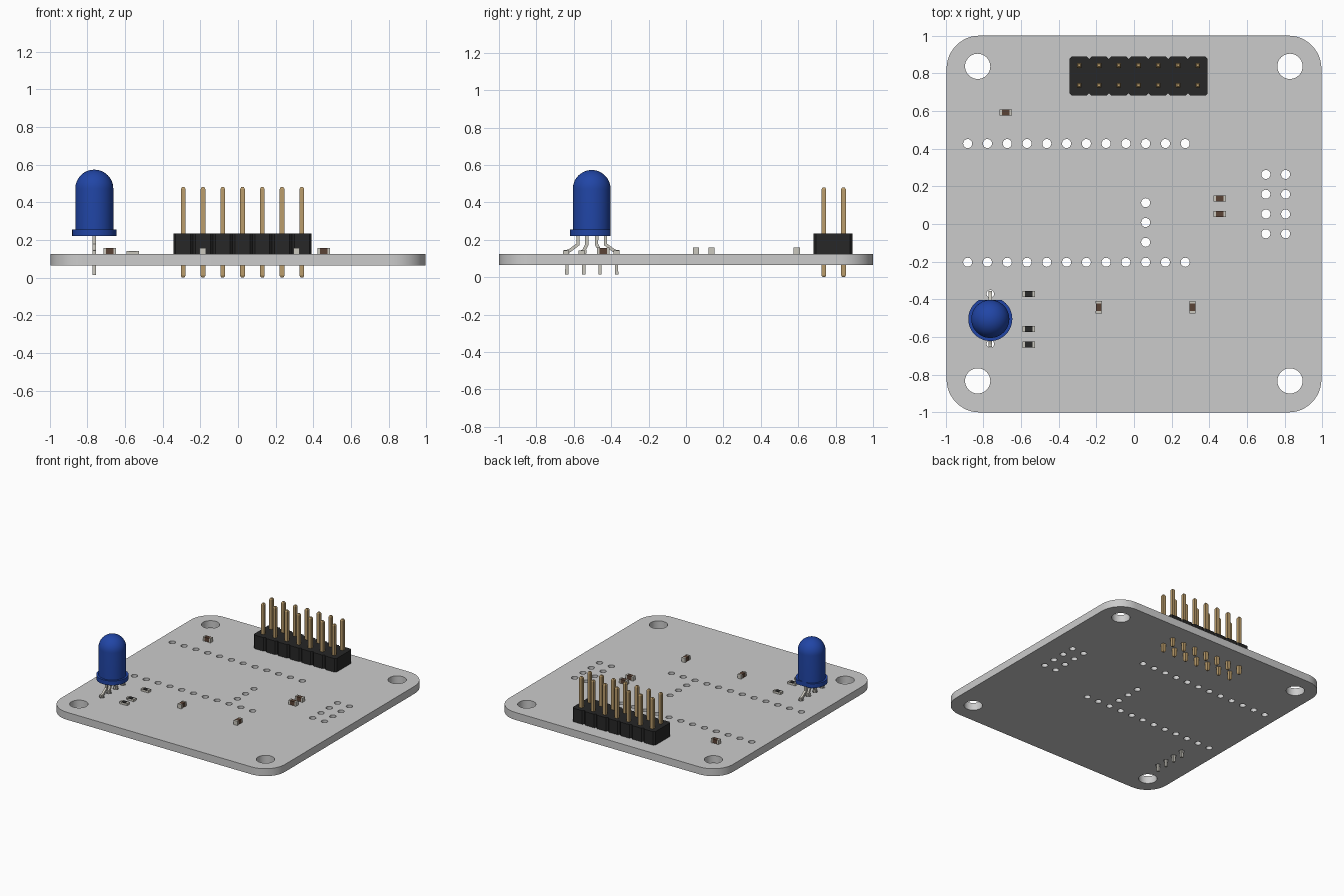
import bpy, bmesh, math
from mathutils import Vector

if "Cube" in bpy.data.objects:
    bpy.data.objects.remove(bpy.data.objects["Cube"])


def mat(name, r, g, b):
    m = bpy.data.materials.new(name)
    m.diffuse_color = (r, g, b, 1)
    m.use_nodes = True
    m.node_tree.nodes["Principled BSDF"].inputs["Base Color"].default_value = m.diffuse_color
    return m


BLUE = mat("blue_plastic", 0.015, 0.06, 0.38)
BLACK = mat("black_plastic", 0.02, 0.02, 0.02)
GOLD = mat("gold_metal", 0.5, 0.34, 0.15)
TIN = mat("tin_metal", 0.6, 0.58, 0.52)
BROWN = mat("brown_ceramic", 0.1, 0.055, 0.035)
TOP, BOTTOM = 0.124, 0.064


def finish(name, bm, materials=(), smooth=None):
    bmesh.ops.recalc_face_normals(bm, faces=bm.faces)
    me = bpy.data.meshes.new(name)
    bm.to_mesh(me)
    bm.free()
    for m in materials:
        me.materials.append(m)
    ob = bpy.data.objects.new(name, me)
    bpy.context.collection.objects.link(ob)
    if smooth:
        bpy.ops.object.select_all(action='DESELECT')
        ob.select_set(True)
        bpy.context.view_layer.objects.active = ob
        bpy.ops.object.shade_smooth_by_angle(angle=math.radians(smooth))
    return ob


def loft(bm, rings, index=0):
    """Skin a list of closed point rings and cap both ends."""
    vs = [[bm.verts.new(p) for p in ring] for ring in rings]
    n = len(vs[0])
    faces = [bm.faces.new((a[i], a[(i + 1) % n], b[(i + 1) % n], b[i]))
             for a, b in zip(vs, vs[1:]) for i in range(n)]
    faces += [bm.faces.new(vs[0][::-1]), bm.faces.new(vs[-1])]
    for f in faces:
        f.material_index = index


def rect(x, y, z, hx, hy):
    return [(x - hx, y - hy, z), (x + hx, y - hy, z), (x + hx, y + hy, z), (x - hx, y + hy, z)]


def box(bm, x, y, hx, hy, z0, z1, index=0):
    loft(bm, [rect(x, y, z0, hx, hy), rect(x, y, z1, hx, hy)], index)


def circle(x, y, r, n=24):
    return [(x + r * math.cos(2 * math.pi * i / n), y + r * math.sin(2 * math.pi * i / n))
            for i in range(n)]


# Positions shared by board holes and components
PITCH = 0.105
PIN_X = [-0.291 + PITCH * i for i in range(7)]
PIN_Y = (0.737, 0.842)
LED_X, LED_Y = -0.763, -0.504
LEAD_Y = (-0.637, -0.547, -0.460, -0.371)

# Circuit board: rounded outline with drilled holes
outline = []
for k, (sx, sy) in enumerate(((1, 1), (-1, 1), (-1, -1), (1, -1))):
    for i in range(13):
        a = math.pi / 2 * (k + i / 12)
        outline.append((sx * 0.82 + 0.175 * math.cos(a), sy * 0.825 + 0.175 * math.sin(a)))
loops = [outline]
loops += [circle(x, y, 0.067, 40) for x in (-0.83, 0.828) for y in (-0.833, 0.837)]
loops += [circle(-0.883 + PITCH * i, y, 0.024) for i in range(12) for y in (0.427, -0.203)]
loops += [circle(0.062, 0.113 - PITCH * i, 0.024) for i in range(3)]
loops += [circle(x, 0.263 - PITCH * i, 0.024) for i in range(4) for x in (0.70, 0.805)]
loops += [circle(LED_X, y, 0.02) for y in LEAD_Y]
loops += [circle(x, y, 0.019) for x in PIN_X for y in PIN_Y]
curve = bpy.data.curves.new("board_outline", 'CURVE')
curve.dimensions = '2D'
curve.fill_mode = 'BOTH'
curve.extrude = (TOP - BOTTOM) / 2
for pts in loops:
    s = curve.splines.new('POLY')
    s.points.add(len(pts) - 1)
    for p, (x, y) in zip(s.points, pts):
        p.co = (x, y, 0, 1)
    s.use_cyclic_u = True
tmp = bpy.data.objects.new("board_outline", curve)
bpy.context.collection.objects.link(tmp)
bpy.context.view_layer.update()
mesh = bpy.data.meshes.new_from_object(tmp.evaluated_get(bpy.context.evaluated_depsgraph_get()))
bpy.data.objects.remove(tmp)
bm = bmesh.new()
bm.from_mesh(mesh)
bmesh.ops.remove_doubles(bm, verts=bm.verts, dist=1e-5)
bmesh.ops.translate(bm, verts=bm.verts, vec=(0, 0, (TOP + BOTTOM) / 2))
finish("circuit_board", bm, smooth=30)

# Header housing: seven chamfered blocks
bm = bmesh.new()
hx, hy, c = PITCH / 2, 0.104, 0.013
for x in PIN_X:
    ring = [(-hx + c, -hy), (hx - c, -hy), (hx, -hy + c), (hx, hy - c),
            (hx - c, hy), (-hx + c, hy), (-hx, hy - c), (-hx, -hy + c)]
    loft(bm, [[(x + px, 0.785 + py, z) for px, py in ring] for z in (TOP, 0.233)])
finish("header_housing", bm, [BLACK])

# Header pins with tapered tips
bm = bmesh.new()
for x in PIN_X:
    for y in PIN_Y:
        loft(bm, [rect(x, y, z, w, w) for z, w in
                  ((0, 0.007), (0.01, 0.0125), (0.47, 0.0125), (0.48, 0.007))])
finish("header_pins", bm, [GOLD])

# LED lens: lathed profile, flange flattened on the back
profile = [(0, 0.22), (0.117, 0.22), (0.117, 0.255), (0.101, 0.255), (0.101, 0.472)]
profile += [(0.101 * math.cos(math.pi / 2 * i / 12), 0.472 + 0.101 * math.sin(math.pi / 2 * i / 12))
            for i in range(1, 13)]
bm = bmesh.new()
N = 48
rings = [[bm.verts.new((LED_X + x, LED_Y + min(y, 0.101), z)) for x, y in circle(0, 0, max(r, 1e-6), N)]
         for r, z in profile]
for a, b in zip(rings, rings[1:]):
    for i in range(N):
        bm.faces.new((a[i], a[(i + 1) % N], b[(i + 1) % N], b[i]))
bmesh.ops.remove_doubles(bm, verts=bm.verts, dist=1e-5)
finish("led_lens", bm, [BLUE], smooth=35)

# LED leads: bent square wires with a small shoulder above the board
bm = bmesh.new()
h = 0.009
for y, top in zip(LEAD_Y, (-0.578, -0.53, -0.478, -0.43)):
    d = y - top
    path = [Vector(p) for p in ((top, 0.23), (top, 0.175), (top + d * 0.75, 0.142), (y, 0.138), (y, 0.015))]
    if abs(d) < 0.03:
        path = [Vector(p) for p in ((top, 0.23), (top, 0.175), (y, 0.142), (y, 0.015))]
    sections = []
    for i, p in enumerate(path):
        t0 = (p - path[max(i - 1, 0)]).normalized()
        t1 = (path[min(i + 1, len(path) - 1)] - p).normalized()
        t = (t0 + t1).normalized()
        n = Vector((-t.y, t.x)) * h
        sections.append([(LED_X + sx * h, p.x + s * n.x, p.y + s * n.y)
                         for sx, s in ((-1, -1), (1, -1), (1, 1), (-1, 1))])
    loft(bm, sections)
    box(bm, LED_X, y, h, 0.015, TOP + 0.004, 0.145)
finish("led_leads", bm, [TIN])


# Surface-mount parts: metal end caps around a coloured body
def chip(name, x, y, along_y, height, body_mat, thin):
    bm = bmesh.new()

    def part(u, hu, hv, z0, z1, index):
        if along_y:
            box(bm, x, y + u, hv, hu, z0, z1, index)
        else:
            box(bm, x + u, y, hu, hv, z0, z1, index)
    z1 = TOP + height
    for s in (-1, 1):
        part(s * 0.0265, 0.0065, 0.0165, TOP, z1, 0)
    if thin:
        part(0, 0.02, 0.016, TOP, z1 - 0.004, 0)
        part(0, 0.02, 0.016, z1 - 0.004, z1, 1)
    else:
        part(0, 0.02, 0.0155, TOP + 0.001, z1 - 0.001, 1)
    finish(name, bm, [TIN, body_mat])


for i, (x, y, r) in enumerate(((-0.681, 0.592, False), (0.455, 0.136, False), (0.455, 0.053, False),
                               (-0.187, -0.443, True), (0.311, -0.443, True))):
    chip(f"capacitor_{i + 1}", x, y, r, 0.034, BROWN, False)
for i, y in enumerate((-0.372, -0.557, -0.641)):
    chip(f"resistor_{i + 1}", -0.558, y, False, 0.018, BLACK, True)
